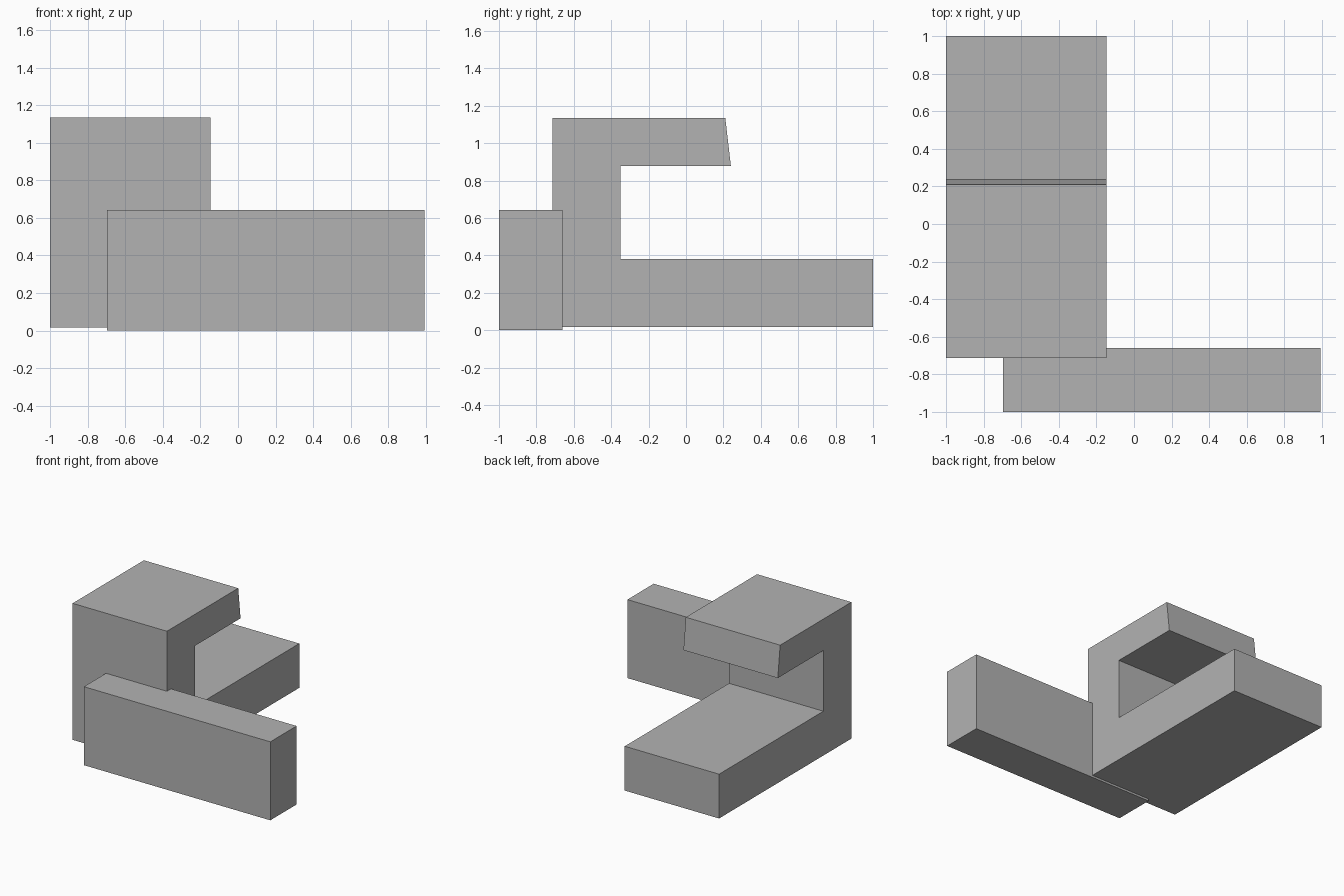
import bpy
import bmesh
from mathutils import Vector

cube = bpy.data.objects.get("Cube")
if cube:
    bpy.data.objects.remove(cube, do_unlink=True)

grey = bpy.data.materials.new("plain grey")
grey.use_nodes = True
colour = (0.45, 0.45, 0.45, 1)
grey.diffuse_color = colour
grey.node_tree.nodes["Principled BSDF"].inputs["Base Color"].default_value = colour


def extrude_profile(name, profile, x0, x1):
    """Solid made from a (y, z) outline swept along x."""
    bm = bmesh.new()
    face = bm.faces.new([bm.verts.new((x0, y, z)) for y, z in profile])
    swept = bmesh.ops.extrude_face_region(bm, geom=[face])["geom"]
    verts = [v for v in swept if isinstance(v, bmesh.types.BMVert)]
    bmesh.ops.translate(bm, verts=verts, vec=Vector((x1 - x0, 0, 0)))
    bmesh.ops.recalc_face_normals(bm, faces=bm.faces)
    mesh = bpy.data.meshes.new(name)
    bm.to_mesh(mesh)
    bm.free()
    mesh.materials.append(grey)
    obj = bpy.data.objects.new(name, mesh)
    bpy.context.collection.objects.link(obj)
    return obj


# C-shaped body: long base, upright and short overhang with a slanted end
extrude_profile("hooked_body", [
    (-0.713, 0.017), (1, 0.017), (1, 0.38), (-0.35, 0.38),
    (-0.35, 0.877), (0.24, 0.877), (0.21, 1.135), (-0.713, 1.135),
], -1, -0.145)

# Long bar across the front
extrude_profile("front_bar", [
    (-1, 0), (-0.66, 0), (-0.66, 0.643), (-1, 0.643),
], -0.697, 0.993)
